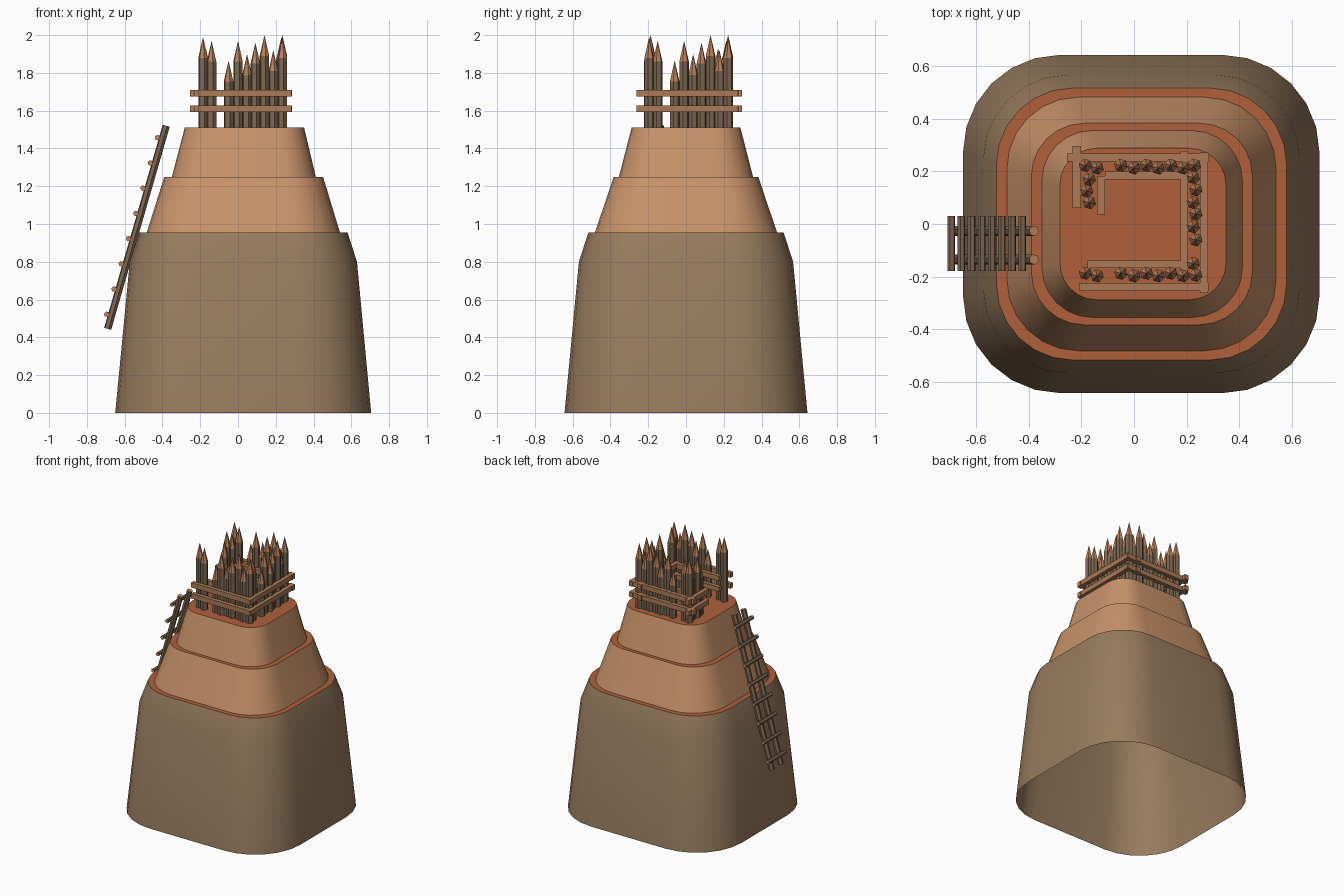
import bpy, bmesh, math
from mathutils import Vector

if "Cube" in bpy.data.objects:
    bpy.data.objects.remove(bpy.data.objects["Cube"])


def material(name, rgb):
    m = bpy.data.materials.new(name)
    lin = [((c / 255 + 0.055) / 1.055) ** 2.4 for c in rgb]
    m.diffuse_color = (*lin, 1)
    m.use_nodes = True
    m.node_tree.nodes["Principled BSDF"].inputs["Base Color"].default_value = m.diffuse_color
    return m


EARTH = material("brown earth", (152, 124, 94))
CLAY = material("light clay", (201, 147, 106))
TERRACE = material("red clay", (176, 96, 58))
BARK = material("bark", (126, 103, 80))
CUT = material("cut wood", (190, 130, 92))
BEAM = material("beam wood", (172, 122, 86))


def finish(bm, name, mats, smooth=False):
    mesh = bpy.data.meshes.new(name)
    bm.to_mesh(mesh)
    bm.free()
    for m in mats:
        mesh.materials.append(m)
    ob = bpy.data.objects.new(name, mesh)
    bpy.context.collection.objects.link(ob)
    if smooth:
        bpy.ops.object.select_all(action='DESELECT')
        ob.select_set(True)
        bpy.context.view_layer.objects.active = ob
        bpy.ops.object.shade_smooth_by_angle(angle=math.radians(30))
    return ob


def rounded_loop(bm, x0, x1, hy, r, z, seg=6):
    # rounded rectangle, counter-clockwise
    cx, hx = (x0 + x1) / 2, (x1 - x0) / 2
    verts = []
    for q, (sx, sy) in enumerate([(1, 1), (-1, 1), (-1, -1), (1, -1)]):
        for i in range(seg + 1):
            a = math.pi / 2 * (q + i / seg)
            verts.append(bm.verts.new((cx + sx * (hx - r) + r * math.cos(a),
                                       sy * (hy - r) + r * math.sin(a), z)))
    return verts


def tier(name, sections, side, cap=False):
    # loft through sections; flat parts get the terrace colour
    bm = bmesh.new()
    loops = [rounded_loop(bm, *s) for s in sections]
    for a, b in zip(loops, loops[1:]):
        n = len(a)
        flat = abs(a[0].co.z - b[0].co.z) < 1e-5
        for i in range(n):
            j = (i + 1) % n
            bm.faces.new((a[i], a[j], b[j], b[i])).material_index = int(flat)
    if cap:
        bm.faces.new(loops[-1]).material_index = 1
    finish(bm, name, [side, TERRACE], True)


# mound: three stepped tiers, open underneath
tier("mound_base", [(-0.65, 0.705, 0.643, 0.37, 0), (-0.573, 0.63, 0.567, 0.32, 0.8),
                    (-0.523, 0.58, 0.517, 0.29, 0.955), (-0.483, 0.54, 0.482, 0.27, 0.955)], EARTH)
tier("mound_middle", [(-0.483, 0.54, 0.482, 0.27, 0.955), (-0.39, 0.45, 0.383, 0.2, 1.25),
                      (-0.35, 0.412, 0.355, 0.19, 1.25)], CLAY)
tier("mound_top", [(-0.35, 0.412, 0.355, 0.19, 1.25), (-0.282, 0.35, 0.288, 0.14, 1.51)], CLAY, True)


def log(bm, a, b, r, sides=6, tip=0):
    # round timber from a to b, with cut ends or a sharpened tip
    a, b = Vector(a), Vector(b)
    d = (b - a).normalized()
    u = d.orthogonal().normalized()
    w = d.cross(u)
    ends = []
    for p in (a, b - d * tip):
        ends.append([bm.verts.new(p + r * (u * math.cos(t) + w * math.sin(t)))
                     for t in [2 * math.pi * k / sides for k in range(sides)]])
    lo, hi = ends
    bm.faces.new(lo[::-1]).material_index = 1
    if tip:
        apex = bm.verts.new(b)
    for i in range(sides):
        j = (i + 1) % sides
        bm.faces.new((lo[i], lo[j], hi[j], hi[i]))
        if tip:
            bm.faces.new((hi[i], hi[j], apex)).material_index = 1
    if not tip:
        bm.faces.new(hi).material_index = 1


# palisade stakes: (position along the wall, top height)
PATTERN = [(-0.185, 1.99), (-0.14, 1.97), (-0.05, 1.865), (0.0, 1.97), (0.048, 1.9),
           (0.092, 1.96), (0.14, 2.0), (0.187, 1.92), (0.23, 1.99)]


def stakes(name, place, items):
    bm = bmesh.new()
    for k, (t, top) in enumerate(items):
        x, y = place(t, 0.005 * (-1) ** k)
        log(bm, (x, y, 1.5), (x, y, top), 0.026, 6, 0.11)
    finish(bm, name, [BARK, CUT])


stakes("front_stakes", lambda t, o: (t, -0.192 + o), PATTERN[:-1])
stakes("back_stakes", lambda t, o: (t, 0.218 + o), PATTERN)
stakes("right_stakes", lambda t, o: (0.23 + o, t - 0.01), PATTERN[:-1])
stakes("left_stakes", lambda t, o: (-0.175 + o, t),
       [(0.082, 1.9), (0.125, 1.96), (0.17, 1.93)])


def rails(name, boxes):
    # pairs of square rails at two heights: (x0, x1, y0, y1)
    bm = bmesh.new()
    for x0, x1, y0, y1 in boxes:
        for z in (1.61, 1.692):
            vs = bmesh.ops.create_cube(bm, size=1)["verts"]
            for v in vs:
                v.co = ((x0 + x1) / 2 + v.co.x * (x1 - x0),
                        (y0 + y1) / 2 + v.co.y * (y1 - y0), z + v.co.z * 0.036)
    finish(bm, name, [BEAM])


rails("front_rails", [(-0.21, 0.283, -0.255, -0.225), (-0.177, 0.21, -0.167, -0.138)])
rails("back_rails", [(-0.255, 0.285, 0.238, 0.268), (-0.11, 0.205, 0.17, 0.2)])
rails("right_rails", [(0.251, 0.281, -0.262, 0.272), (0.177, 0.206, -0.212, 0.278)])
rails("left_rails", [(-0.233, -0.202, 0.06, 0.297), (-0.141, -0.111, 0.037, 0.183)])

# ladder leaning on the left side
foot, head = Vector((-0.69, 0, 0.445)), Vector((-0.38, 0, 1.52))
bm = bmesh.new()
for y in (-0.135, -0.027):
    off = Vector((0, y, 0))
    log(bm, foot + off, head + off, 0.02)
finish(bm, "ladder_rails", [BARK, CUT])
bm = bmesh.new()
for i in range(8):
    z = 0.522 + i * 0.1335
    x = foot.x + (z - foot.z) / (head.z - foot.z) * (head.x - foot.x) - 0.027
    log(bm, (x, -0.178, z), (x, 0.03, z), 0.015)
finish(bm, "ladder_rungs", [BARK, CUT])
